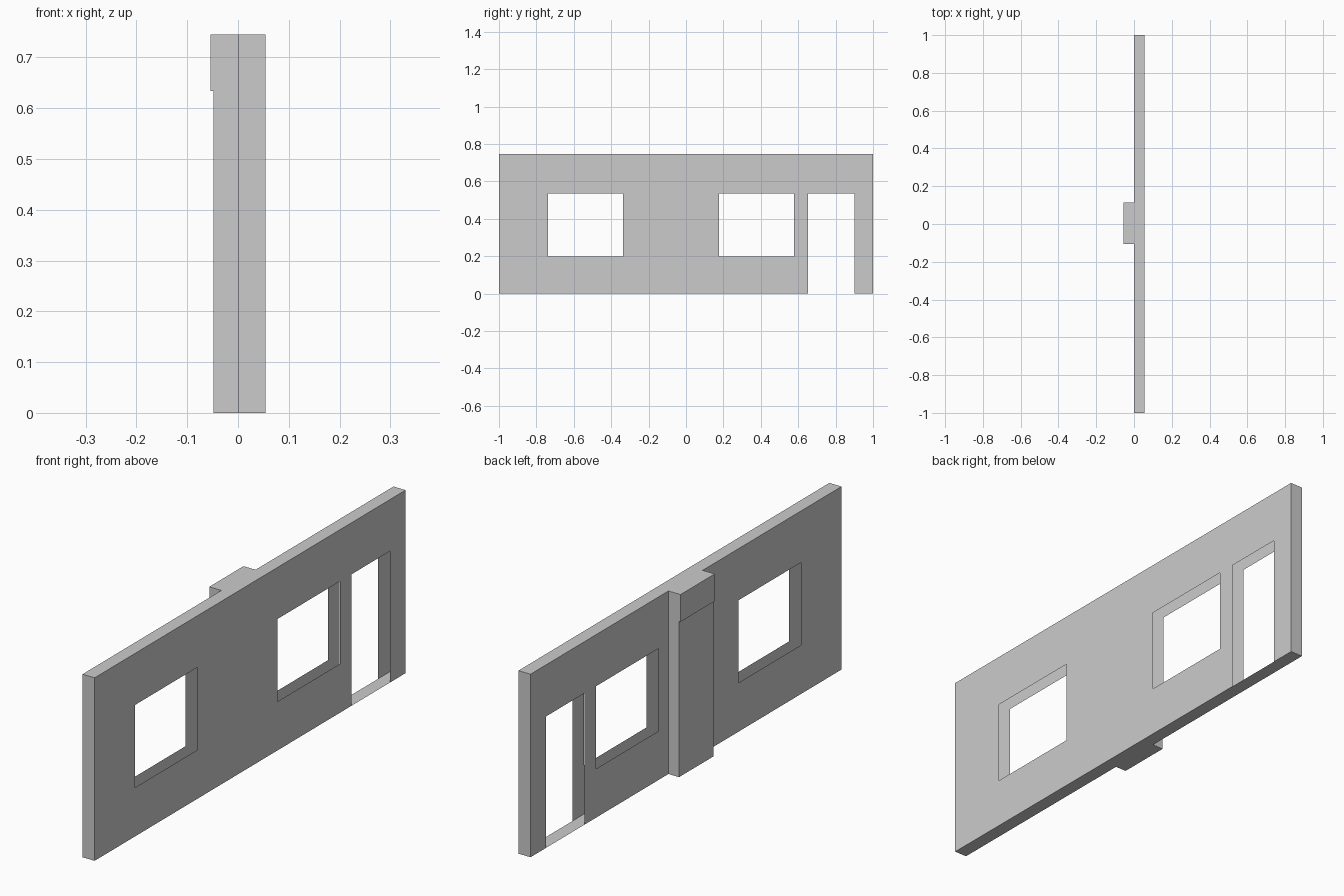
import bpy, bmesh
from mathutils import Vector

if "Cube" in bpy.data.objects:
    bpy.data.objects.remove(bpy.data.objects["Cube"])

X0, X1, H = 0.0, 0.0545, 0.745        # wall faces and height
PY = (-0.107, 0.113)                  # pilaster span along the wall
PX, CX, STEP = -0.048, -0.0545, 0.634  # pilaster shaft, cap, underside of cap
# openings: y min, y max, z min, z max
OPENINGS = [(-0.739, -0.337, 0.199, 0.535),
            (0.177, 0.578, 0.199, 0.535),
            (0.653, 0.9, 0.0, 0.535)]


def face(bm, pts, outward):
    """Add a flat face whose normal points along outward."""
    f = bm.faces.new([bm.verts.new(p) for p in pts])
    f.normal_update()
    if f.normal.dot(Vector(outward)) < 0:
        f.normal_flip()


def finish(bm, name):
    bmesh.ops.remove_doubles(bm, verts=bm.verts, dist=1e-5)
    mesh = bpy.data.meshes.new(name)
    bm.to_mesh(mesh)
    bm.free()
    obj = bpy.data.objects.new(name, mesh)
    bpy.context.collection.objects.link(obj)


# Hollow wall shell: two pierced sheets closed by top, bottom and ends
bm = bmesh.new()
ys = sorted({-1.0, 1.0, *PY, *(v for o in OPENINGS for v in o[:2])})
zs = sorted({0.0, H, *(v for o in OPENINGS for v in o[2:])})
for a, b in zip(ys, ys[1:]):
    my = (a + b) / 2
    for c, d in zip(zs, zs[1:]):
        mz = (c + d) / 2
        if any(o[0] < my < o[1] and o[2] < mz < o[3] for o in OPENINGS):
            continue
        for x, n in ((X0, -1), (X1, 1)):
            if x == X0 and PY[0] < my < PY[1]:
                continue              # wall opens into the pilaster
            face(bm, [(x, a, c), (x, b, c), (x, b, d), (x, a, d)], (n, 0, 0))
    for z, n in ((0.0, -1), (H, 1)):
        face(bm, [(X0, a, z), (X1, a, z), (X1, b, z), (X0, b, z)], (0, 0, n))
for c, d in zip(zs, zs[1:]):
    for y in (-1.0, 1.0):
        face(bm, [(X0, y, c), (X1, y, c), (X1, y, d), (X0, y, d)], (0, y, 0))
finish(bm, "wall")

# Pilaster with a slightly deeper cap, open towards the wall
bm = bmesh.new()
profile = [(X0, 0), (PX, 0), (PX, STEP), (CX, STEP), (CX, H), (X0, H)]
normals = [(0, 0, -1), (-1, 0, 0), (0, 0, -1), (-1, 0, 0), (0, 0, 1)]
for (xa, za), (xb, zb), n in zip(profile, profile[1:], normals):
    face(bm, [(xa, PY[0], za), (xb, PY[0], zb), (xb, PY[1], zb), (xa, PY[1], za)], n)
for y, n in zip(PY, (-1, 1)):
    face(bm, [(x, y, z) for x, z in profile], (0, n, 0))
finish(bm, "pilaster")
